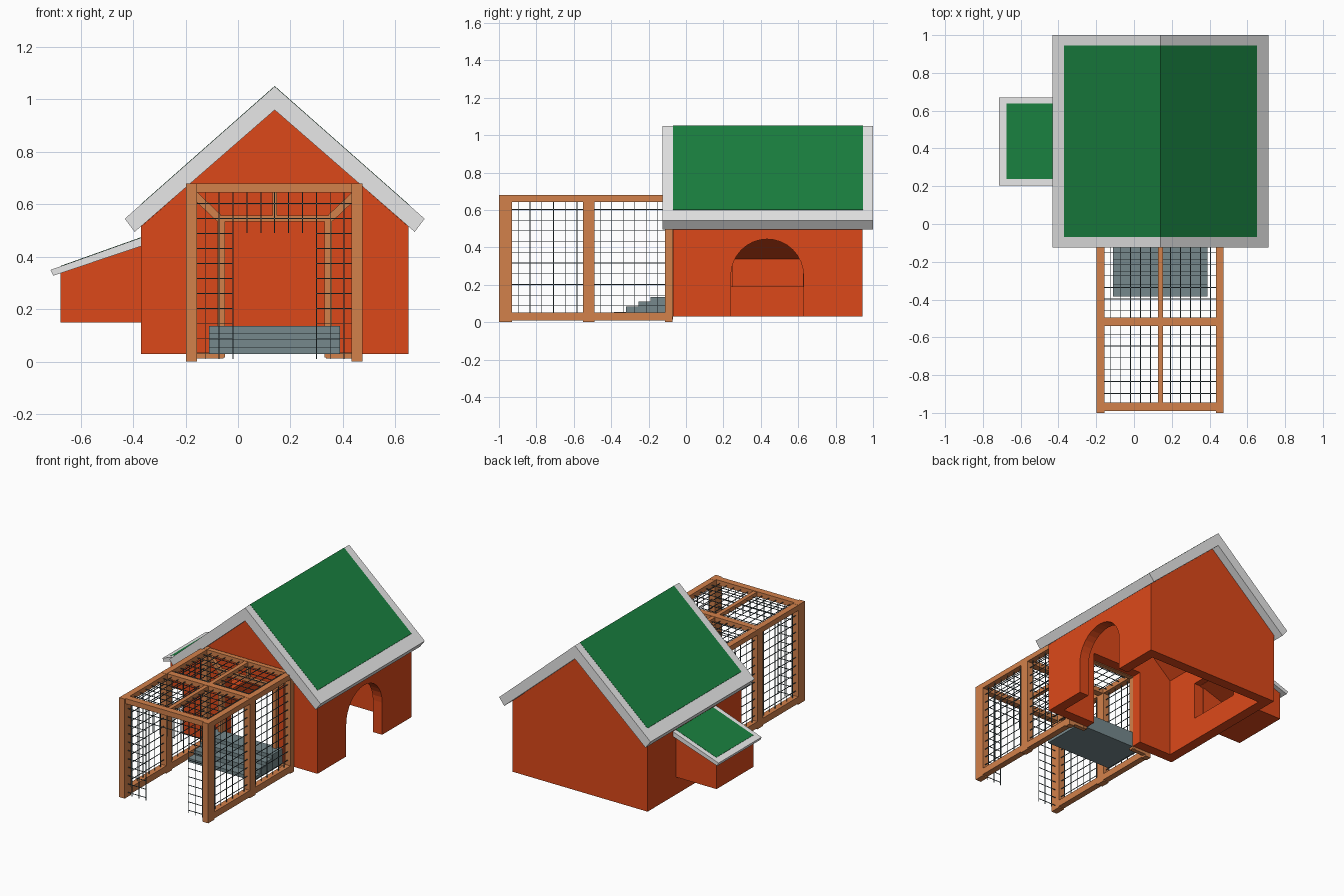
import bpy, bmesh, math
from mathutils import Vector

if "Cube" in bpy.data.objects:
    bpy.data.objects.remove(bpy.data.objects["Cube"])


def material(name, rgb):
    m = bpy.data.materials.new(name)
    m.diffuse_color = (*rgb, 1)
    m.use_nodes = True
    m.node_tree.nodes["Principled BSDF"].inputs["Base Color"].default_value = m.diffuse_color
    return m


ORANGE = material("orange_paint", (0.72, 0.066, 0.010))
GREEN = material("green_roofing", (0.010, 0.215, 0.050))
GREY = material("pale_grey_trim", (0.80, 0.80, 0.80))
WOOD = material("brown_timber", (0.65, 0.22, 0.070))
STEEL = material("slate_steps", (0.18, 0.25, 0.265))
WIRE = material("dark_wire", (0.07, 0.105, 0.115))


def finish(name, bm, mat):
    bmesh.ops.recalc_face_normals(bm, faces=bm.faces)
    me = bpy.data.meshes.new(name)
    bm.to_mesh(me)
    bm.free()
    me.materials.append(mat)
    ob = bpy.data.objects.new(name, me)
    bpy.context.collection.objects.link(ob)
    return ob


def prism(name, pts, axis, a, b, mat):
    """Extrude a 2D outline (xz when axis is y, yz when axis is x) from a to b."""
    bm = bmesh.new()
    put = (lambda p, t: (p[0], t, p[1])) if axis == "y" else (lambda p, t: (t, p[0], p[1]))
    lo = [bm.verts.new(put(p, a)) for p in pts]
    hi = [bm.verts.new(put(p, b)) for p in pts]
    bm.faces.new(lo)
    bm.faces.new(hi[::-1])
    for i in range(len(pts)):
        j = (i + 1) % len(pts)
        bm.faces.new((lo[i], lo[j], hi[j], hi[i]))
    return finish(name, bm, mat)


def add_box(bm, x0, x1, y0, y1, z0, z1):
    vs = bmesh.ops.create_cube(bm, size=1)["verts"]
    for v in vs:
        v.co = Vector((x1 if v.co.x > 0 else x0, y1 if v.co.y > 0 else y0, z1 if v.co.z > 0 else z0))


def boxes(name, dims, mat):
    bm = bmesh.new()
    for d in dims:
        add_box(bm, *d)
    return finish(name, bm, mat)


CX = 0.14                                    # ridge and run centre line

# ---- house walls ----
XL, XR, Y0, Y1, ZB, T = -0.37, 0.65, -0.07, 0.943, 0.03, 0.07
EAVE, PEAK = 0.515, 0.962
prism("front_wall", [(XL, ZB), (-0.05, ZB), (-0.05, 0.54), (0.33, 0.54), (0.33, ZB), (XR, ZB),
                     (XR, EAVE), (CX, PEAK), (XL, EAVE)], "y", Y0, Y0 + T, ORANGE)
prism("back_wall", [(XL, ZB), (XR, ZB), (XR, EAVE), (CX, PEAK), (XL, EAVE)], "y", Y1 - T, Y1, ORANGE)

# right wall with arched doorway
R, YC, SPRING = 0.194, 0.434, 0.25
arch = [(YC - R * math.cos(math.pi * i / 16), SPRING + R * math.sin(math.pi * i / 16)) for i in range(17)]
ya, yb = Y0 + T, Y1 - T
prism("right_wall", [(ya, ZB), (YC - R, ZB)] + arch + [(YC + R, ZB), (yb, ZB), (yb, 0.57), (ya, 0.57)],
      "x", XR - T, XR, ORANGE)

# left wall, open into the nest box
prism("left_wall_base", [(ya, ZB), (yb, ZB), (yb, 0.19), (ya, 0.19)], "x", XL, XL + T, ORANGE)
prism("left_wall_top", [(ya, 0.19), (YC - R, 0.19), (YC - R, 0.445), (YC + R, 0.445), (YC + R, 0.19),
                        (yb, 0.19), (yb, 0.57), (ya, 0.57)], "x", XL, XL + T, ORANGE)

# ---- main roof, with orange ceiling inside ----
prism("main_roof", [(CX, 1.05), (0.712, 0.545), (0.674, 0.495), (CX, 0.96), (-0.394, 0.495), (-0.432, 0.545)],
      "y", -0.125, 1.0, GREY)
dz = 0.51 * (1.05 - 0.545) / 0.572
top, low = 1.0515, 1.045
prism("roof_covering", [(CX, top), (XR, top - dz), (XR, low - dz), (CX, low), (XL, low - dz), (XL, top - dz)],
      "y", -0.07, 0.945, GREEN)
k = (0.96 - 0.495) / 0.534
prism("ceiling", [(CX, 0.963), (0.60, 0.963 - 0.46 * k), (0.60, 0.953 - 0.46 * k), (CX, 0.953),
                  (-0.32, 0.953 - 0.46 * k), (-0.32, 0.963 - 0.46 * k)], "y", ya - 0.01, yb + 0.01, ORANGE)

# ---- nest box ----
NX, NA, NB = -0.678, 0.237, 0.638
side = [(NX, 0.15), (XL, 0.15), (XL, 0.442), (NX, 0.34)]
prism("nest_side_front", side, "y", NA, NA + 0.012, ORANGE)
prism("nest_side_back", side, "y", NB - 0.012, NB, ORANGE)
boxes("nest_shell", [(NX, NX + 0.02, NA, NB, 0.15, 0.34), (NX, XL, NA, NB, 0.15, 0.172)], ORANGE)
s = (0.473 - 0.35) / 0.345
g = (0.44 - 0.328) / 0.335
prism("nest_roof", [(-0.715, 0.35), (XL, 0.473), (XL, 0.44), (-0.705, 0.328)], "y", 0.205, 0.67, GREY)
prism("nest_ceiling", [(-0.67, 0.331 + 0.035 * g), (-0.345, 0.331 + 0.36 * g), (-0.345, 0.323 + 0.36 * g),
                       (-0.67, 0.323 + 0.035 * g)], "y", NA + 0.003, NB - 0.003, ORANGE)
prism("nest_roof_covering", [(-0.675, 0.3515 + 0.04 * s), (XL, 0.4745), (XL, 0.468), (-0.675, 0.345 + 0.04 * s)],
      "y", 0.237, 0.637, GREEN)

# ---- steps ----
prism("steps", [(-0.385, 0.03), (-0.385, 0.055), (-0.32, 0.055), (-0.32, 0.085), (-0.255, 0.085), (-0.255, 0.11),
                (-0.19, 0.11), (-0.19, 0.135), (-0.075, 0.135), (-0.075, 0.03)], "x", -0.11, 0.39, STEEL)

# ---- run frame ----
RL, RR, W, TOP = -0.198, 0.475, 0.042, 0.68
POSTS = [(-1.0, -0.93), (-0.55, -0.488), (-0.112, -0.072)]
for label, x in (("left", RL), ("right", RR - W)):
    boxes(label + "_posts", [(x, x + W, a, b, 0.0, TOP) for a, b in POSTS], WOOD)
    boxes(label + "_rails", [(x, x + W, -0.99, -0.072, 0.008, 0.053),
                             (x, x + W, -0.99, -0.072, 0.643, 0.679)], WOOD)
boxes("top_crossbars", [(RL + W, RR - W, -0.99, -0.945, 0.645, TOP),
                        (RL + W, RR - W, -0.54, -0.495, 0.645, 0.678),
                        (RL + W, RR - W, -0.11, -0.078, 0.645, 0.678)], WOOD)
boxes("top_centre_rail", [(CX - 0.014, CX + 0.014, -0.96, -0.08, 0.648, 0.676)], WOOD)

# ---- inner door frame and braces against the house ----
boxes("inner_door_frame", [(-0.078, -0.05, -0.102, -0.07, 0.015, 0.55), (0.33, 0.358, -0.102, -0.07, 0.015, 0.55),
                           (-0.078, 0.358, -0.102, -0.07, 0.535, 0.557),
                           (CX - 0.008, CX + 0.008, -0.1, -0.075, 0.55, 0.65),
                           (-0.17, -0.055, -0.1, -0.072, 0.012, 0.035),
                           (0.335, 0.45, -0.1, -0.072, 0.012, 0.035)], WOOD)
for label, m in (("left", -1), ("right", 1)):
    prism(label + "_brace", [(CX + m * 0.205, 0.56), (CX + m * 0.22, 0.535), (CX + m * 0.32, 0.63),
                             (CX + m * 0.31, 0.66)], "y", -0.1, -0.075, WOOD)

# ---- wire mesh panels ----
H = 0.0018


def steps_between(a, b, n):
    return [a + (b - a) * i / n for i in range(1, n)]


zs = steps_between(0.03, 0.66, 11)
ys = steps_between(-0.96, -0.52, 7) + steps_between(-0.52, -0.09, 7)
xs = [CX + 0.053 * i for i in range(-5, 6)]

for label, x in (("left", RL + W / 2), ("right", RR - W / 2)):
    boxes(label + "_mesh", [(x - H, x + H, y - H, y + H, 0.02, 0.66) for y in ys] +
          [(x - H, x + H, -0.97, -0.09, z - H, z + H) for z in zs], WIRE)
boxes("top_mesh", [(x - H, x + H, -0.97, -0.09, 0.66 - H, 0.66 + H) for x in xs] +
      [(RL + 0.02, RR - 0.02, y - H, y + H, 0.66 - H, 0.66 + H) for y in ys], WIRE)

# front panel leaves an open doorway in the middle
yf, door = -0.965, 0.16
front = []
for x in xs:
    front.append((x - H, x + H, yf - H, yf + H, 0.49 if abs(x - CX) < door - 0.01 else 0.01, 0.66))
for z in zs + [0.03]:
    if z < 0.49:
        front += [(RL + 0.02, CX - door, yf - H, yf + H, z - H, z + H),
                  (CX + door, RR - 0.02, yf - H, yf + H, z - H, z + H)]
    else:
        front.append((RL + 0.02, RR - 0.02, yf - H, yf + H, z - H, z + H))
boxes("front_mesh", front, WIRE)
